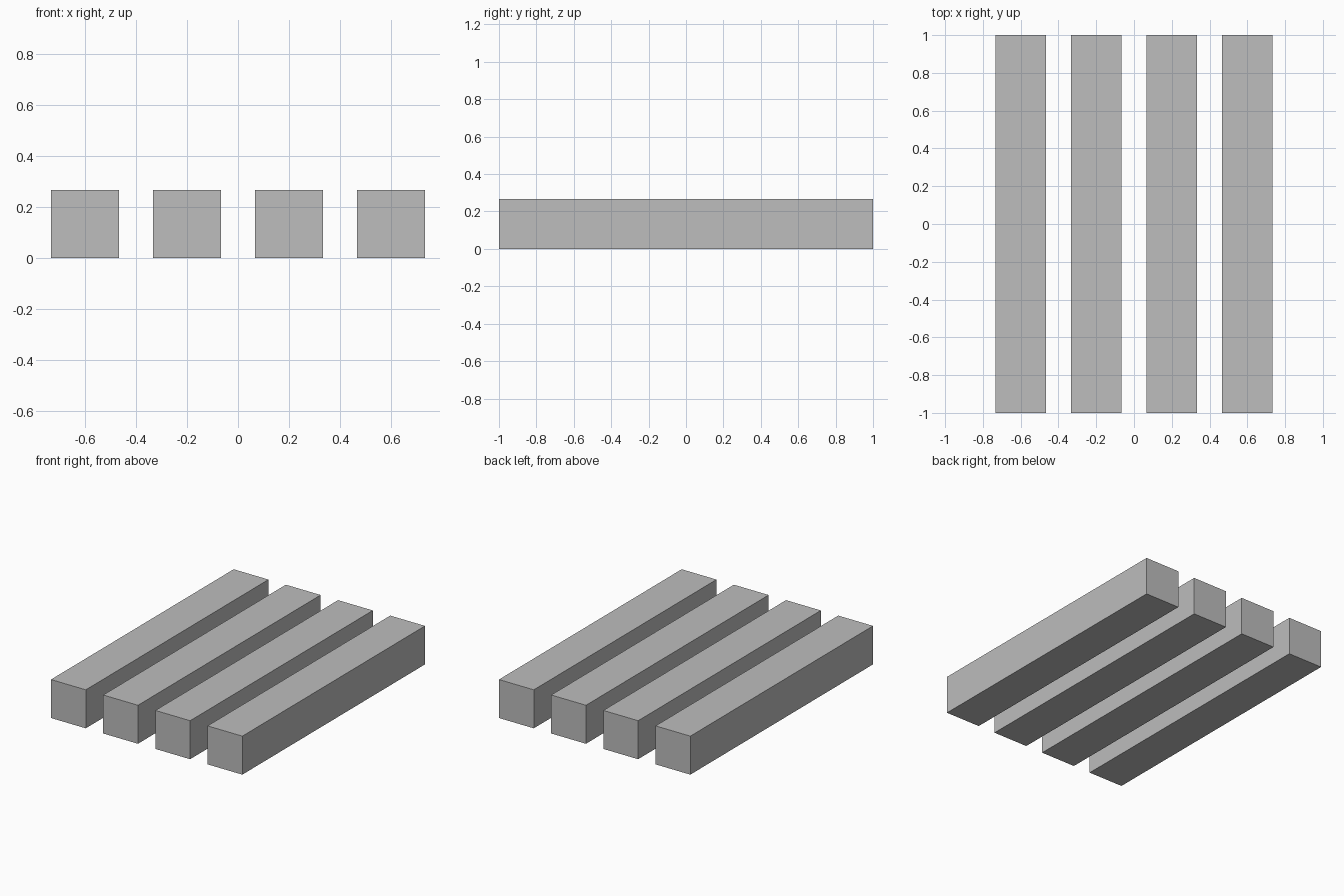
import bpy

cube = bpy.data.objects.get("Cube")
if cube:
    bpy.data.objects.remove(cube, do_unlink=True)

# Single grey finish
grey = bpy.data.materials.new("plain_grey")
grey.use_nodes = True
colour = (0.51, 0.51, 0.51, 1)
grey.diffuse_color = colour
grey.node_tree.nodes["Principled BSDF"].inputs["Base Color"].default_value = colour

COUNT = 4
PITCH = 0.4        # spacing between bar centres
SIDE = 0.8 / 3     # square cross-section
LENGTH = 2.0

# Row of parallel square bars
for i in range(COUNT):
    x = (i - (COUNT - 1) / 2) * PITCH
    bpy.ops.mesh.primitive_cube_add(size=1, location=(x, 0, SIDE / 2))
    bar = bpy.context.object
    bar.name = f"bar_{i + 1}"
    bar.scale = (SIDE, LENGTH, SIDE)
    bpy.ops.object.transform_apply(location=False, rotation=False, scale=True)
    bar.data.materials.append(grey)
